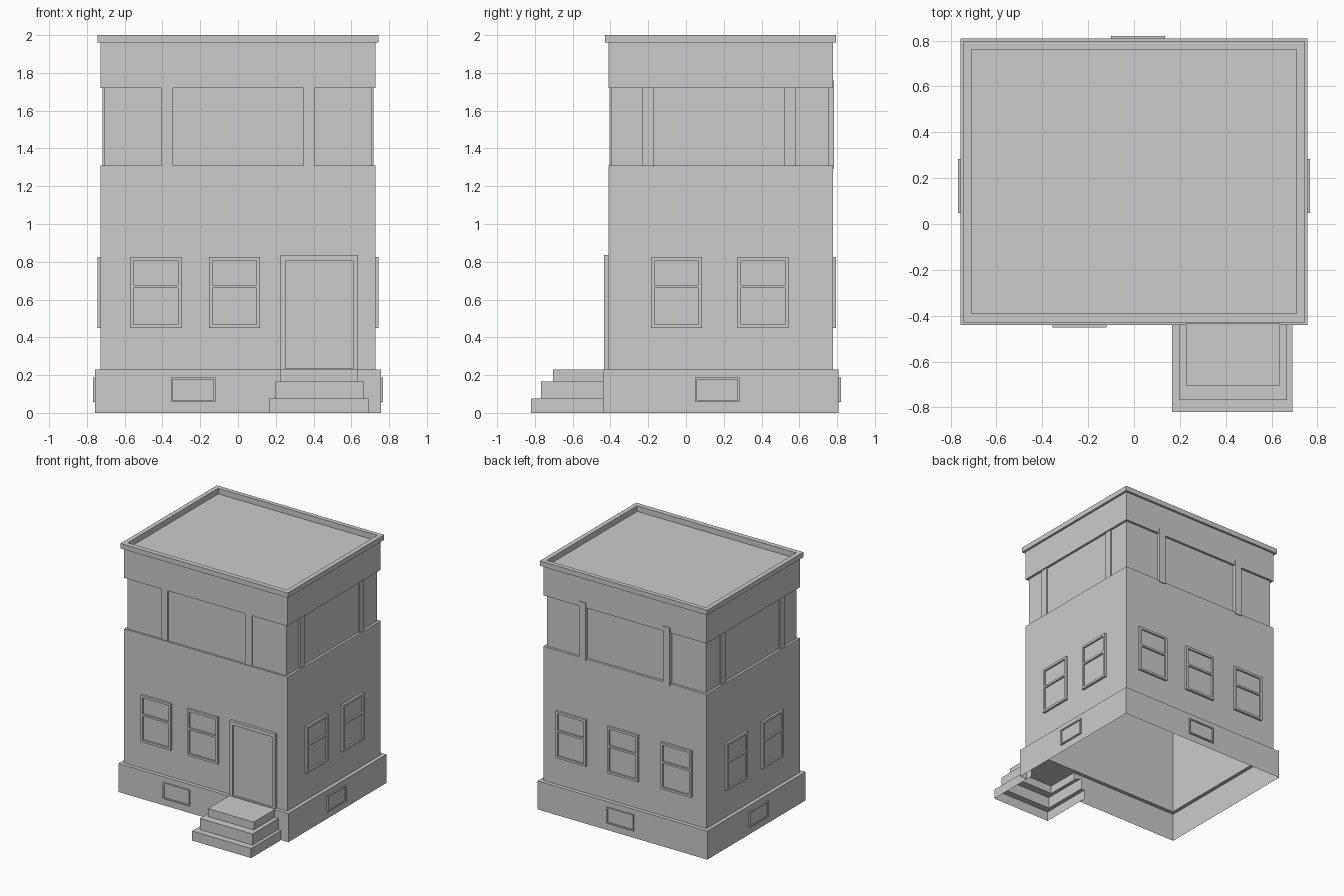
import bpy, bmesh
from mathutils import Matrix, Vector

if "Cube" in bpy.data.objects:
    bpy.data.objects.remove(bpy.data.objects["Cube"])


def finish(bm, name):
    me = bpy.data.meshes.new(name)
    bm.to_mesh(me)
    bm.free()
    ob = bpy.data.objects.new(name, me)
    bpy.context.collection.objects.link(ob)
    return ob


def loft(rings, closed):
    """Join equal-length point rings with quads and cap the last one."""
    bm = bmesh.new()
    vs = [[bm.verts.new(p) for p in r] for r in rings]
    n = len(vs[0])
    for a, b in zip(vs, vs[1:]):
        for i in range(n if closed else n - 1):
            j = (i + 1) % n
            bm.faces.new((a[i], a[j], b[j], b[i]))
    bm.faces.new(vs[-1])
    bm.faces.ensure_lookup_table()
    return bm, vs


# Each side: direction of u across the wall, outward normal
SIDES = {"front": ((1, 0, 0), (0, -1, 0)), "back": ((-1, 0, 0), (0, 1, 0)),
         "right": ((0, 1, 0), (1, 0, 0)), "left": ((0, -1, 0), (-1, 0, 0))}


def panel(name, side, wall, us, zs, out, panes=(), recess=0.0):
    """Raised plate on a wall; cells listed in panes are sunk by recess."""
    u, n = (Vector(v) for v in SIDES[side])
    bm = bmesh.new()
    g = [[bm.verts.new((a, b, out)) for a in us] for b in zs]
    cells = {(i, j): bm.faces.new((g[j][i], g[j][i + 1], g[j + 1][i + 1], g[j + 1][i]))
             for j in range(len(zs) - 1) for i in range(len(us) - 1)}
    rim = [e for e in bm.edges if e.is_boundary]
    r = bmesh.ops.extrude_edge_only(bm, edges=rim)
    for v in r["geom"]:
        if isinstance(v, bmesh.types.BMVert):
            v.co.z = 0
    if panes:
        r = bmesh.ops.extrude_discrete_faces(bm, faces=[cells[p] for p in panes])
        for f in r["faces"]:
            for v in f.verts:
                v.co.z = out - recess
    bmesh.ops.recalc_face_normals(bm, faces=bm.faces[:])
    m = Matrix((u, (0, 0, 1), n)).transposed().to_4x4()
    m.translation = n * wall
    bm.transform(m)
    return finish(bm, name)


# Hollow building shell: (half width, front y, back y, z) from base up to roof
levels = [(.756, -.44, .808, 0), (.756, -.44, .808, .23),
          (.727, -.41, .777, .23), (.727, -.41, .777, 1.31),
          (.708, -.394, .758, 1.31), (.708, -.394, .758, 1.72),
          (.727, -.41, .777, 1.72), (.727, -.41, .777, 1.96),
          (.745, -.43, .795, 1.96), (.745, -.43, .795, 2.0),
          (.708, -.39, .76, 2.0), (.708, -.39, .76, 1.955)]
bm, vs = loft([[(-x, f, z), (x, f, z), (x, b, z), (-x, b, z)]
               for x, f, b, z in levels], True)

# Stair sizes: x0, x1, front y, bottom z, top z, back y
steps = [(.165, .692, -.82, 0, .077, -.385), (.198, .667, -.767, .077, .167, -.385),
         (.226, .634, -.705, .167, .23, -.44)]

# Base front wall with a stepped opening behind the stairs
bm.faces.remove(bm.faces[0])
cut = []
for x0, x1, f, z0, z1, b in steps:
    cut += [(x0, z0), (x0, z1)]
cut += [(x, z) for x0, x1, f, z0, z1, b in reversed(steps) for x, z in ((x1, z1), (x1, z0))]
opening = [bm.verts.new((x, -.44, z)) for x, z in cut]
left, right = opening[:6], opening[6:]
bm.faces.new([vs[0][0]] + left + [vs[1][0]])
bm.faces.new(right + [vs[0][1], vs[1][1]])
finish(bm, "building_shell")

# Front stairs, open underneath
rings = [[(x0, b, z), (x0, f, z), (x1, f, z), (x1, b, z)]
         for x0, x1, f, z0, z1, b in steps for z in (z0, z1)]
finish(loft(rings, False)[0], "front_stairs")

WALL = {"front": .41, "back": .777, "right": .727, "left": .727}
BASE = {"front": .44, "back": .808, "right": .756, "left": .756}
NICHE = {"front": .394, "back": .758, "right": .708, "left": .708}

# Sash windows (u centres along each wall)
windows = {"front": (-.435, -.018), "back": (-.473, -.011, .465),
           "right": (-.05, .408), "left": (.05, -.408)}
for side, centres in windows.items():
    for k, c in enumerate(centres):
        panel(f"{side}_window_{k + 1}", side, WALL[side],
              [c - .135, c - .117, c + .117, c + .135],
              [.45, .468, .66, .676, .807, .826], .018, ((1, 1), (1, 3)), .013)

# Basement vents
for side, c in {"front": -.237, "back": -.017, "right": .165, "left": -.165}.items():
    panel(f"{side}_vent", side, BASE[side], [c - .118, c - .108, c + .108, c + .118],
          [.057, .068, .176, .187], .012, ((1, 1),), .008)

# Front door
panel("front_door", "front", WALL["front"], [.226, .252, .608, .634],
      [.23, .236, .805, .835], .023, ((1, 1),), .017)

# Pilasters in the recessed upper band; the back ones stand proud
pilasters = {"front": (-.374, .376), "back": (-.376, .374),
             "right": (-.203, .549), "left": (.203, -.549)}
for side, centres in pilasters.items():
    back = side == "back"
    for k, c in enumerate(centres):
        panel(f"{side}_pilaster_{k + 1}", side, NICHE[side], [c - .03, c + .03],
              [1.295, 1.76] if back else [1.31, 1.72], .026 if back else .01)
